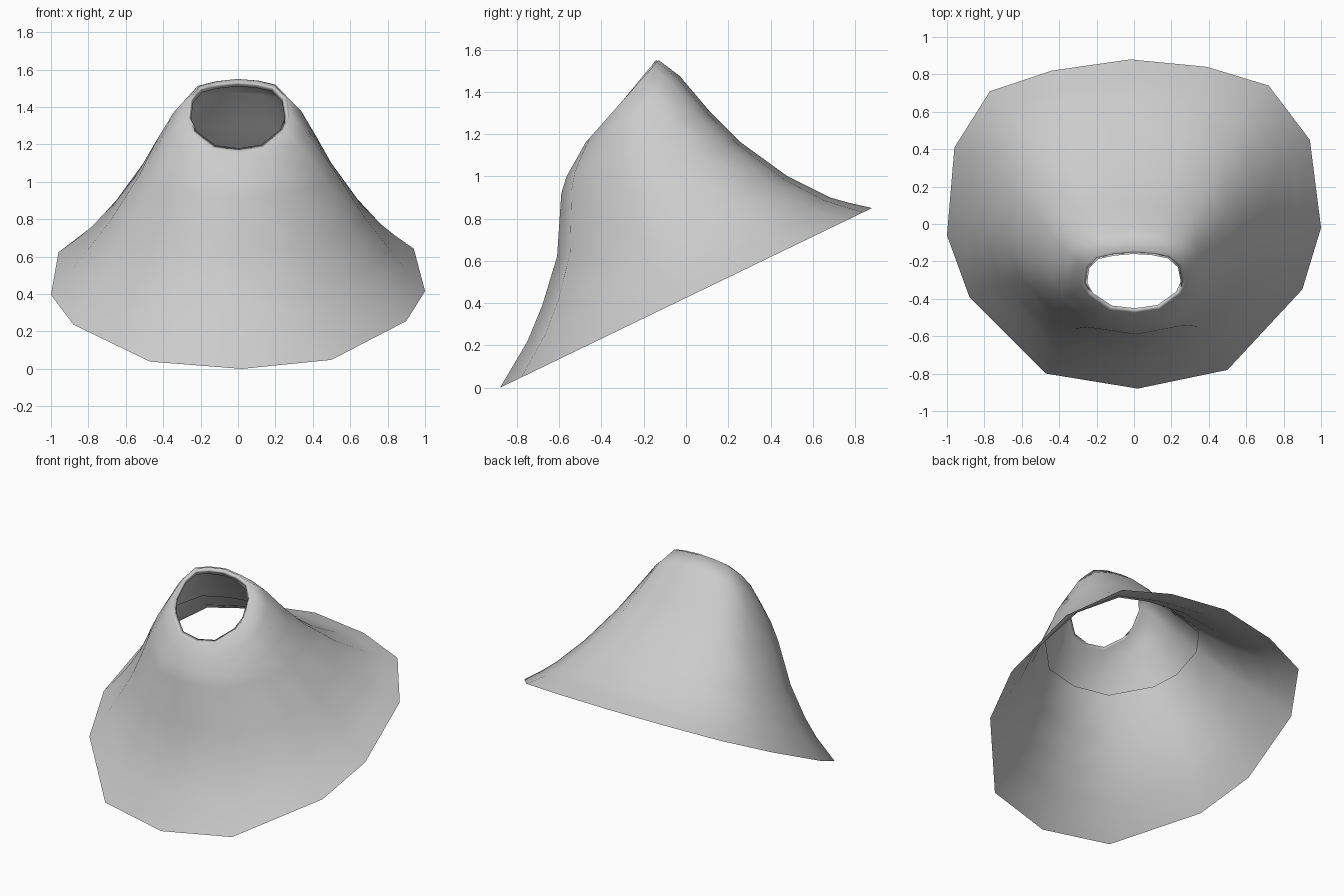
import bpy

if "Cube" in bpy.data.objects:
    bpy.data.objects.remove(bpy.data.objects["Cube"])

# Plan outline of the flared rim, normalised: x by half width, y by half depth
RIM = [(0.02, -0.88), (0.50, -0.78), (0.90, -0.35), (1.0, -0.02), (0.94, 0.45),
       (0.72, 0.74), (0.39, 0.84), (-0.02, 0.88), (-0.44, 0.82), (-0.77, 0.71),
       (-0.96, 0.41), (-1.0, -0.06), (-0.88, -0.39), (-0.47, -0.80)]

# Tilted rings: front y, front z, back y, back z, half width
RINGS = [(-0.45, 1.18, -0.16, 1.51, 0.25),
         (-0.475, 1.16, -0.13, 1.55, 0.28),
         (-0.52, 1.08, -0.03, 1.475, 0.36),
         (-0.565, 1.00, 0.11, 1.31, 0.45),
         (-0.59, 0.92, 0.26, 1.16, 0.53),
         (-0.61, 0.62, 0.48, 1.00, 0.68),
         (-0.68, 0.39, 0.68, 0.90, 0.81),
         (-0.75, 0.22, 0.77, 0.875, 0.89),
         (-0.88, 0.0, 0.88, 0.85, 1.0)]


def ring_points(ring, inset=0.0):
    fy, fz, by, bz, hw = ring
    pts = []
    for x, y in RIM:
        t = (y / 0.88 + 1) / 2
        yy = fy + inset + (by - fy - 2 * inset) * t
        pts.append((x * (hw - inset), yy, fz + (bz - fz) * t))
    return pts


def loft(name, loops):
    n = len(RIM)
    verts = [p for loop in loops for p in loop]
    faces = []
    for r in range(len(loops) - 1):
        for i in range(n):
            j = (i + 1) % n
            faces.append((r * n + i, (r + 1) * n + i, (r + 1) * n + j, r * n + j))
    mesh = bpy.data.meshes.new(name)
    mesh.from_pydata(verts, [], faces)
    mesh.shade_smooth()
    obj = bpy.data.objects.new(name, mesh)
    bpy.context.collection.objects.link(obj)
    return obj


# Flared shell, with a short lining folded inward from the opening
lining = [ring_points(r, 0.012) for r in reversed(RINGS[1:5])]
shell = [ring_points(r) for r in RINGS]
loft("flared_shell", lining + shell)
